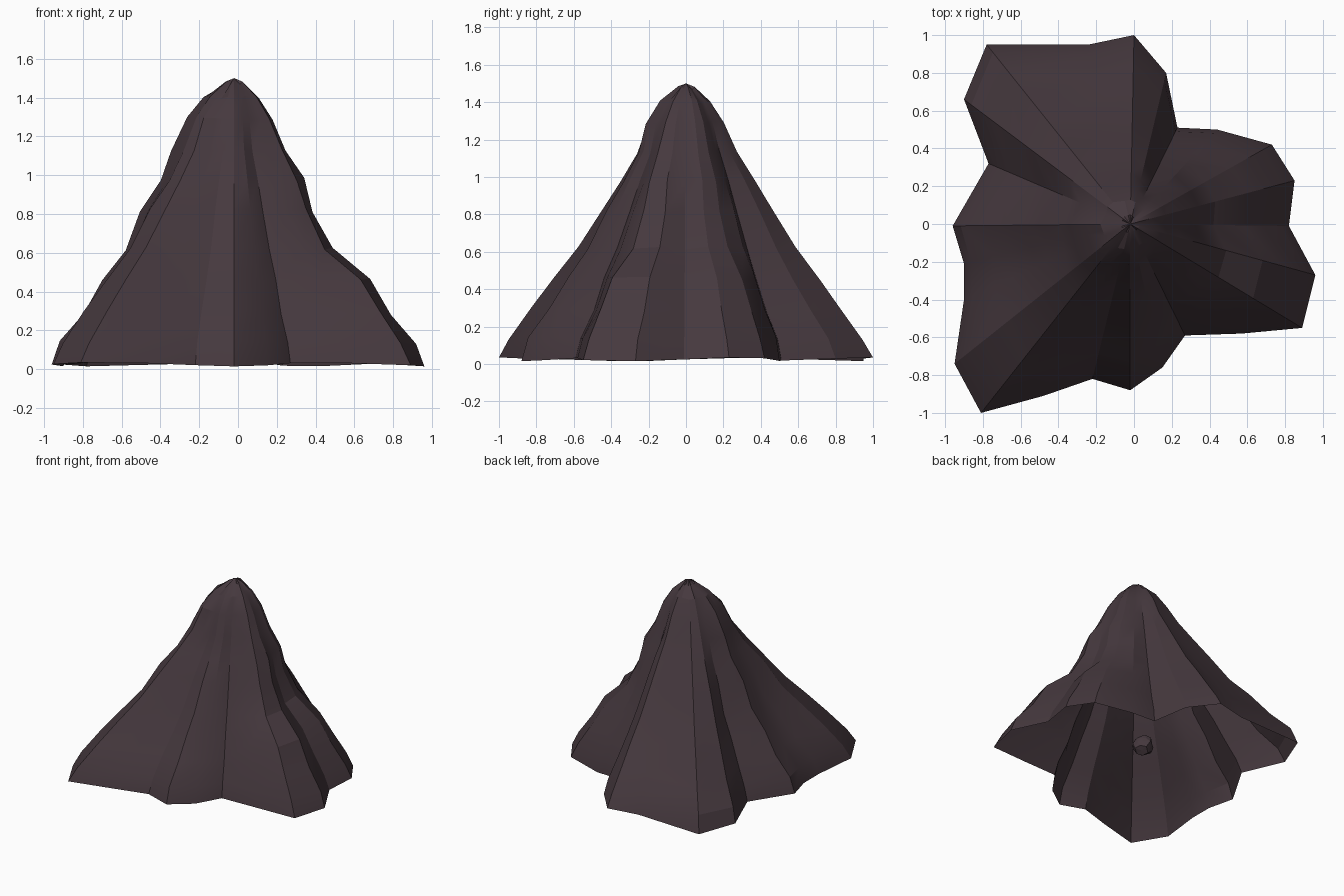
import bpy
import bmesh
import math
import random
from mathutils import Vector

random.seed(4)

default_cube = bpy.data.objects.get("Cube")
if default_cube:
    bpy.data.objects.remove(default_cube, do_unlink=True)


def make_material(name, colour):
    material = bpy.data.materials.new(name)
    material.use_nodes = True
    material.diffuse_color = (*colour, 1)
    material.node_tree.nodes["Principled BSDF"].inputs["Base Color"].default_value = (*colour, 1)
    return material


def add_object(name, bm, material):
    bmesh.ops.recalc_face_normals(bm, faces=bm.faces)
    mesh = bpy.data.meshes.new(name)
    bm.to_mesh(mesh)
    bm.free()
    mesh.materials.append(material)
    obj = bpy.data.objects.new(name, mesh)
    bpy.context.collection.objects.link(obj)
    return obj


def smooth(obj, degrees):
    bpy.ops.object.select_all(action="DESELECT")
    obj.select_set(True)
    bpy.context.view_layer.objects.active = obj
    bpy.ops.object.shade_smooth_by_angle(angle=math.radians(degrees))


dark_cloth = make_material("dark_plum_cloth", (0.06, 0.04, 0.048))

# Hem outline of the folds, counter-clockwise from the +x side
hem = [(.82, -.01), (.85, .23), (.73, .42), (.44, .5), (.23, .51), (.17, .8),
       (0, 1), (-.24, .95), (-.78, .95), (-.9, .66), (-.77, .32), (-.96, -.01),
       (-.9, -.21), (-.9, -.4), (-.95, -.74), (-.81, -1), (-.48, -.91),
       (-.22, -.82), (-.02, -.88), (.15, -.76), (.27, -.59), (.57, -.58),
       (.89, -.55), (.96, -.27)]

# Drape profile: height and share of the hem radius
profile = [(.025, 1), (.14, .95), (.29, .83), (.46, .715), (.62, .59), (.82, .475),
           (.98, .375), (1.13, .28), (1.29, .21), (1.4, .135), (1.475, .05)]
apex = Vector((-.02, 0, 1.5))
mean_radius = .92


def drape_point(corner, height, share, row):
    arm = Vector((corner[0] - apex.x, corner[1], 0))
    direction = arm.normalized()
    # Folds stay deep below and fade into a rounder section towards the tip
    fade = 1 - .6 * min(1, height / 1.4) ** 2 if row else 1
    radius = share * (arm.length * fade + mean_radius * (1 - fade))
    # Waist on the +x side
    if direction.x > .8 and .5 < height < .9:
        radius *= .88
    # Shoulder bulge towards -x and brow at the front
    if .7 < height < 1.45:
        radius *= 1 + (.25 if height > 1.05 else .08) * max(0, -direction.x) ** 4
    if 1.2 < height < 1.45:
        radius *= 1 + .14 * max(0, -direction.y) ** 4
    if row:
        radius *= 1 + random.uniform(-.012, .012)
        lift = random.uniform(-.01, .01)
    else:
        lift = .01 * math.sin(5 * math.atan2(arm.y, arm.x))
    return Vector((apex.x, 0, height + lift)) + direction * radius


# Draped cloth shell, open underneath
bm = bmesh.new()
rows = [[bm.verts.new(drape_point(corner, height, share, row)) for corner in hem]
        for row, (height, share) in enumerate(profile)]
count = len(hem)
for lower, upper in zip(rows, rows[1:]):
    for i in range(count):
        j = (i + 1) % count
        bm.faces.new((lower[i], lower[j], upper[j], upper[i]))
tip = bm.verts.new(apex)
for i in range(count):
    bm.faces.new((rows[-1][i], rows[-1][(i + 1) % count], tip))
cloth = add_object("draped_cloth", bm, dark_cloth)
smooth(cloth, 20)

# Small crumpled lump hidden beneath the cloth
bm = bmesh.new()
bmesh.ops.create_icosphere(bm, subdivisions=2, radius=.08)
for vert in bm.verts:
    vert.co *= random.uniform(.85, 1.1)
    vert.co += Vector((-.05, .04, .12))
lump = add_object("inner_crumpled_lump", bm, dark_cloth)
